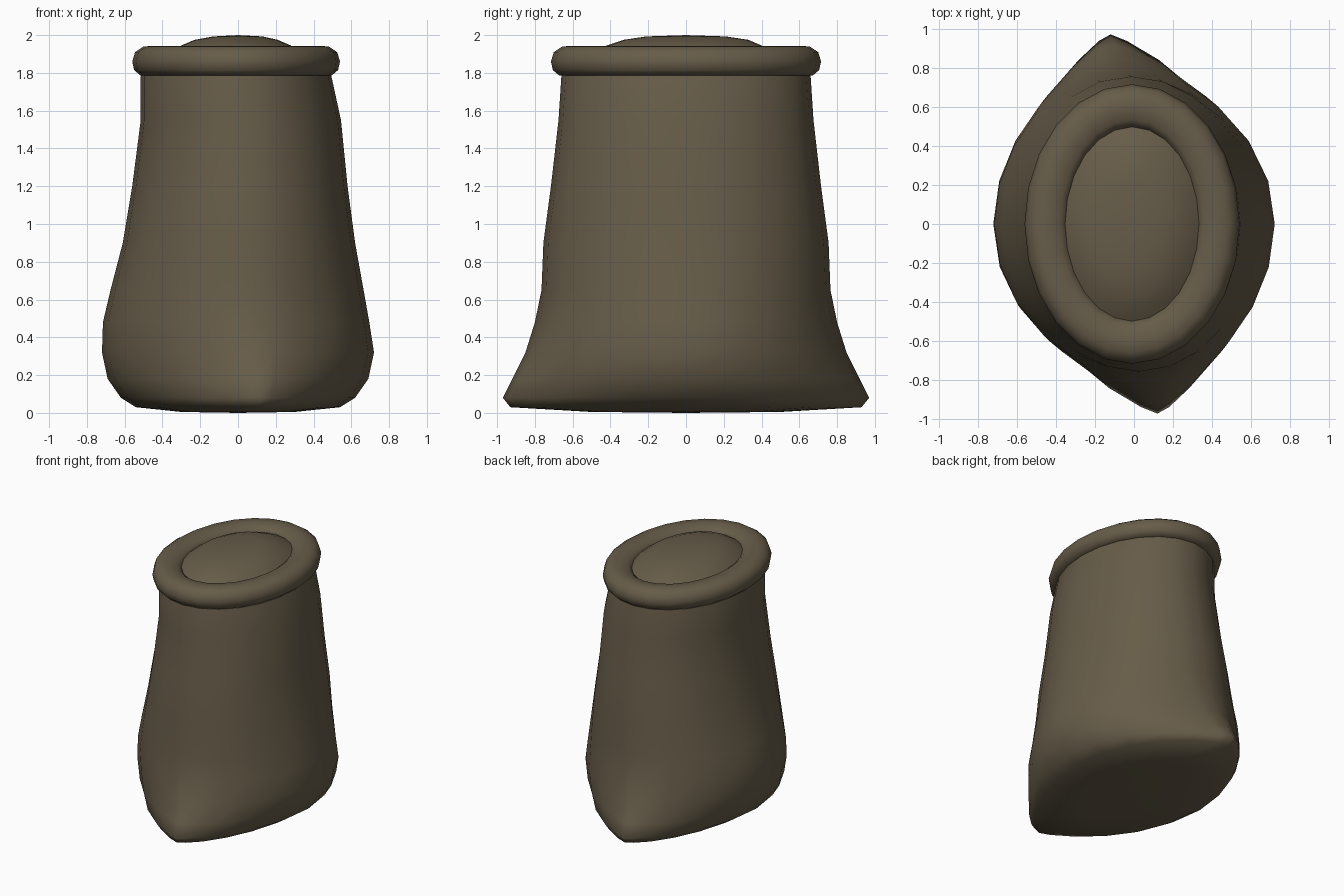
import bpy, bmesh, math

cube = bpy.data.objects.get("Cube")
if cube:
    bpy.data.objects.remove(cube, do_unlink=True)

burlap = bpy.data.materials.new("brown_burlap")
burlap.use_nodes = True
colour = (0.133, 0.107, 0.066, 1)
burlap.diffuse_color = colour
bsdf = burlap.node_tree.nodes["Principled BSDF"]
bsdf.inputs["Base Color"].default_value = colour
bsdf.inputs["Roughness"].default_value = 0.9

SIDES = 24


def ring_points(z, rx, ry, cx=0.0, cy=0.0, point=1.0, skew=0.0):
    """Oval ring; point > 1 pinches the front and back, skew twists the tips."""
    pts = []
    for i in range(SIDES):
        a = math.tau * i / SIDES
        c, s = math.cos(a), math.sin(a)
        x = math.copysign(abs(c) ** point, c) * rx - skew * s ** 3
        pts.append((cx + x, cy + s * ry, z))
    return pts


def loft(name, rings, cap_start=None, cap_end=None, closed=False):
    """Skin a stack of rings, closing the ends with fans to the given points."""
    bm = bmesh.new()
    loops = [[bm.verts.new(p) for p in ring_points(*r)] for r in rings]
    pairs = list(zip(loops, loops[1:]))
    if closed:
        pairs.append((loops[-1], loops[0]))
    for low, high in pairs:
        for i in range(SIDES):
            j = (i + 1) % SIDES
            bm.faces.new((low[i], low[j], high[j], high[i]))
    for loop, centre in ((loops[0], cap_start), (loops[-1], cap_end)):
        if centre:
            hub = bm.verts.new(centre)
            for i in range(SIDES):
                bm.faces.new((loop[i], loop[(i + 1) % SIDES], hub))
    bmesh.ops.recalc_face_normals(bm, faces=bm.faces)
    mesh = bpy.data.meshes.new(name)
    bm.to_mesh(mesh)
    bm.free()
    mesh.materials.append(burlap)
    for face in mesh.polygons:
        face.use_smooth = True
    obj = bpy.data.objects.new(name, mesh)
    bpy.context.collection.objects.link(obj)
    return obj


# Sack body: flat base with pinched front and back corners, narrowing to the neck
loft("sack_body", [
    (0.005, 0.30, 0.50, 0, 0, 1.1, 0.04),
    (0.03, 0.54, 0.93, 0, 0, 1.5, 0.11),
    (0.08, 0.62, 0.97, 0, 0, 1.6, 0.12),
    (0.18, 0.69, 0.92, 0, 0, 1.5, 0.11),
    (0.32, 0.72, 0.85, 0, 0, 1.3, 0.08),
    (0.48, 0.705, 0.80, -0.01, 0, 1.15, 0.05),
    (0.65, 0.67, 0.765, -0.005, 0, 1.05, 0.03),
    (0.9, 0.615, 0.755, 0.005, 0, 1.0, 0.02),
    (1.2, 0.57, 0.715, 0.01, 0, 1.0, 0.01),
    (1.55, 0.53, 0.675, 0.015, 0, 1.0, 0),
    (1.78, 0.505, 0.66, -0.01, 0, 1.0, 0),
    (1.86, 0.48, 0.64, -0.01, 0, 1.0, 0),
], cap_start=(0, 0, 0.0), cap_end=(0, 0, 1.86))

# Rolled rim: height and inset from the outer edge around its cross-section
rim_section = [(1.86, 0.0), (1.91, 0.015), (1.94, 0.06), (1.943, 0.12),
               (1.93, 0.18), (1.89, 0.23), (1.83, 0.2),
               (1.79, 0.1), (1.785, 0.045), (1.815, 0.01)]
loft("rolled_rim",
     [(z, 0.55 - d, 0.715 - d, -0.01, 0) for z, d in rim_section],
     closed=True)

# Bulging contents inside the mouth
loft("sack_contents", [
    (1.88, 0.38, 0.53, -0.01, 0),
    (1.91, 0.34, 0.48, -0.01, 0),
    (1.945, 0.29, 0.41, -0.01, -0.01),
    (1.975, 0.22, 0.33, -0.01, 0),
    (1.993, 0.13, 0.21, 0, 0),
], cap_end=(0, 0, 2.0))
